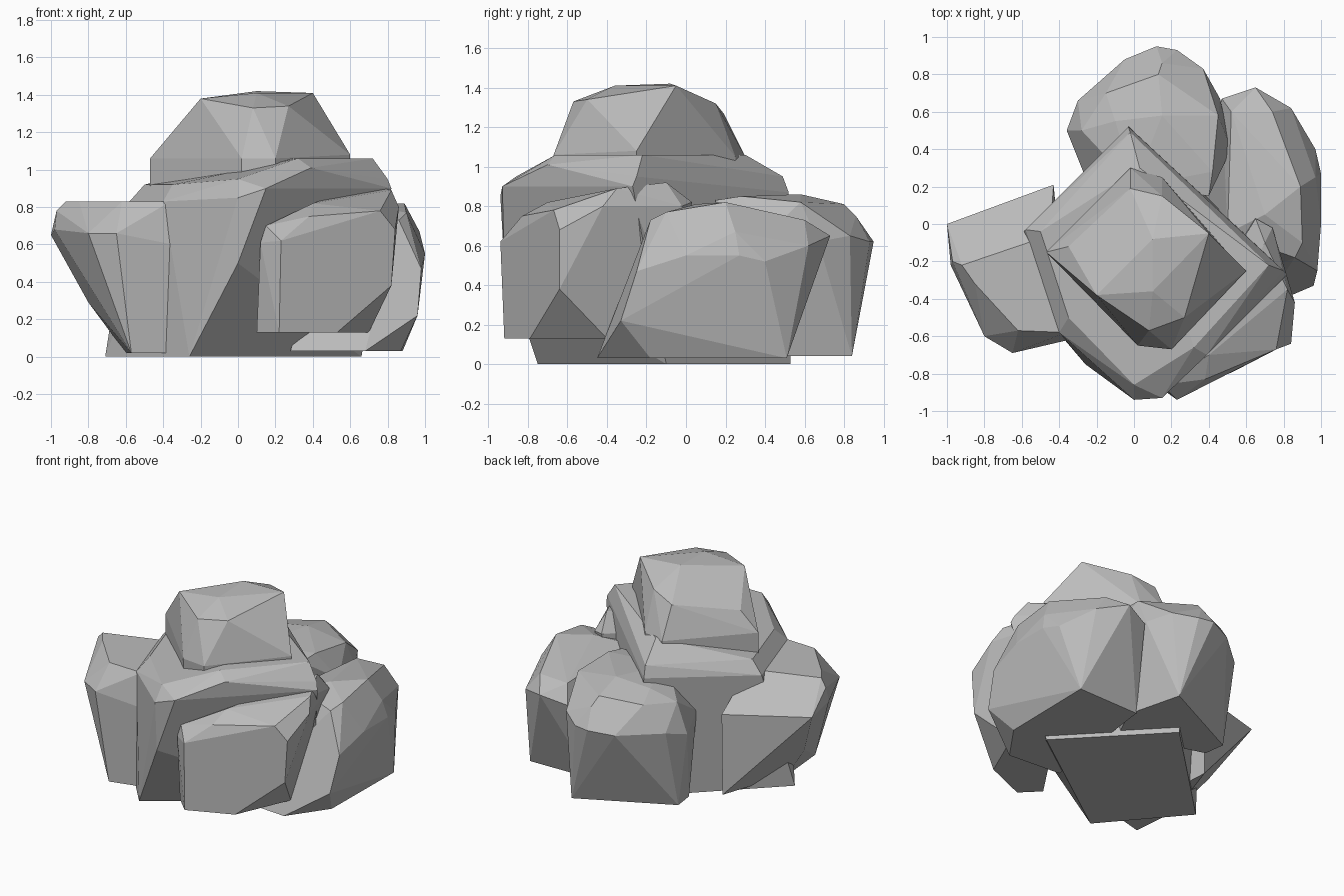
import bpy
import bmesh
import math

# Remove the default cube only
default_cube = bpy.data.objects.get("Cube")
if default_cube is not None:
    bpy.data.objects.remove(default_cube, do_unlink=True)

# Single stone colour
STONE_COLOUR = (0.5, 0.5, 0.5, 1)
stone = bpy.data.materials.new("grey stone")
stone.use_nodes = True
stone.diffuse_color = STONE_COLOUR
for node in stone.node_tree.nodes:
    if node.type == "BSDF_PRINCIPLED":
        node.inputs["Base Color"].default_value = STONE_COLOUR
        node.inputs["Roughness"].default_value = 0.9


def rock(name, foot_height, foot, belly, crown):
    """Make one faceted boulder: the convex skin around a flat foot,
    a widest belly and a chipped crown."""
    corners = [(x, y, foot_height) for x, y in foot] + belly + crown
    mesh_builder = bmesh.new()
    for corner in corners:
        mesh_builder.verts.new(corner)

    # Wrap the corners and drop whatever lies inside the skin
    hull = bmesh.ops.convex_hull(mesh_builder, input=mesh_builder.verts[:])
    leftovers = set(hull["geom_interior"]) | set(hull["geom_unused"])
    loose = [item for item in leftovers
             if isinstance(item, bmesh.types.BMVert) and item.is_valid]
    bmesh.ops.delete(mesh_builder, geom=loose, context="VERTS")

    # Join nearly flat triangles into broad chipped facets
    bmesh.ops.dissolve_limit(mesh_builder, angle_limit=math.radians(6),
                             verts=mesh_builder.verts[:],
                             edges=mesh_builder.edges[:])
    bmesh.ops.recalc_face_normals(mesh_builder, faces=mesh_builder.faces[:])

    mesh = bpy.data.meshes.new(name)
    mesh_builder.to_mesh(mesh)
    mesh_builder.free()
    mesh.materials.append(stone)
    boulder = bpy.data.objects.new(name, mesh)
    bpy.context.collection.objects.link(boulder)
    return boulder


# Large central block with a sloping ledge
rock(
    "central_block",
    foot_height=0,
    foot=[(.66, -.1), (.06, .53), (-.71, -.22), (-.26, -.75)],
    belly=[
        (-.58, -.03, .83), (-.03, .52, .87), (.82, -.27, .9),
        (.15, -.93, .9), (0, -.94, .85), (0, -.92, .5),
        (-.4, -.58, .83), (.39, -.7, 1.01),
    ],
    crown=[
        (-.5, -.04, .92), (-.02, .49, .95), (.03, .3, 1.06),
        (.72, -.22, 1.06), (.32, -.66, 1.06), (0, -.86, .95),
        (-.35, -.5, .92), (.8, -.25, .95),
    ],
)

# Boulder resting on the ledge, its walls sunk straight into the block
rock(
    "top_boulder",
    foot_height=.88,
    foot=[(-.47, -.15), (-.2, -.42), (.02, -.64), (.2, -.66),
          (.59, -.25), (.15, .25), (-.02, .3)],
    belly=[
        (-.47, -.15, 1.06), (-.02, .3, 1.05), (.15, .25, 1.05),
        (.6, -.25, 1.08), (.2, -.67, 1.06), (.02, -.65, 1.06),
    ],
    crown=[
        (-.2, -.38, 1.38), (.08, -.57, 1.33), (.27, -.5, 1.34),
        (.1, -.36, 1.41), (.1, -.08, 1.42), (.4, -.05, 1.41),
        (.15, .15, 1.32), (-.02, .19, 1.27), (-.35, -.12, 1.2),
    ],
)

# Leaning rock on the negative x side, its top falling towards the back
rock(
    "side_rock_leaning",
    foot_height=.02,
    foot=[(-.43, .2), (-.6, -.3), (-.57, -.65), (-.38, -.6)],
    belly=[
        (-1, 0, .65), (-.98, -.22, .68), (-.8, -.6, .66),
        (-.65, -.69, .66), (-.35, -.62, .6), (-.43, .21, .6),
        (-.8, -.2, .29),
    ],
    crown=[
        (-.97, -.2, .78), (-.92, -.22, .83), (-.45, -.06, .83),
        (-.85, -.32, .83), (-.62, -.57, .83), (-.36, -.58, .83),
    ],
)

# Slab leaning against the front of the central block
rock(
    "front_slab",
    foot_height=.13,
    foot=[(.1, -.8), (.22, -.92), (.53, -.79), (.7, -.4), (.5, -.2)],
    belly=[
        (.12, -.86, .61), (.23, -.94, .62), (.82, -.64, .38),
        (.84, -.64, .68), (.6, 0, .5),
    ],
    crown=[
        (.15, -.86, .7), (.38, -.83, .75), (.76, -.67, .78),
        (.4, -.7, .82), (.82, -.35, .89), (.86, -.42, .8),
        (.65, .03, .82), (.74, -.02, .8), (.7, -.1, .92),
    ],
)

# Broad rock on the positive x side
rock(
    "side_rock_broad",
    foot_height=.03,
    foot=[(.28, -.42), (.68, -.45), (.87, -.18), (.88, .51), (.4, .5)],
    belly=[
        (.96, -.33, .22), (.98, -.25, .47), (1, 0, .55),
        (1, .27, .55), (.97, .4, .52), (.84, .62, .6),
        (.65, .73, .65), (.47, .67, .6),
    ],
    crown=[
        (.86, -.18, .73), (.9, -.1, .77), (.89, .2, .82),
        (.97, .25, .67), (.74, .6, .73), (.52, .6, .72),
        (.7, .05, .81), (.5, -.05, .76),
    ],
)

# Rounded rock at the back
rock(
    "back_rock",
    foot_height=.04,
    foot=[(.32, .84), (-.31, .53), (-.29, .38), (.42, .45), (.3, .2)],
    belly=[
        (.12, .95, .62), (-.05, .88, .6), (-.3, .66, .6),
        (-.36, .5, .55), (-.26, .25, .6), (.23, .93, .62),
        (.37, .83, .65), (.46, .67, .62), (.52, .4, .65),
    ],
    crown=[
        (.15, .86, .75), (.13, .8, .81), (-.15, .7, .78),
        (-.28, .5, .76), (-.1, .55, .83), (.15, .58, .86),
        (.42, .28, .85), (.45, .58, .82), (0, .2, .84), (.4, .15, .83),
    ],
)
